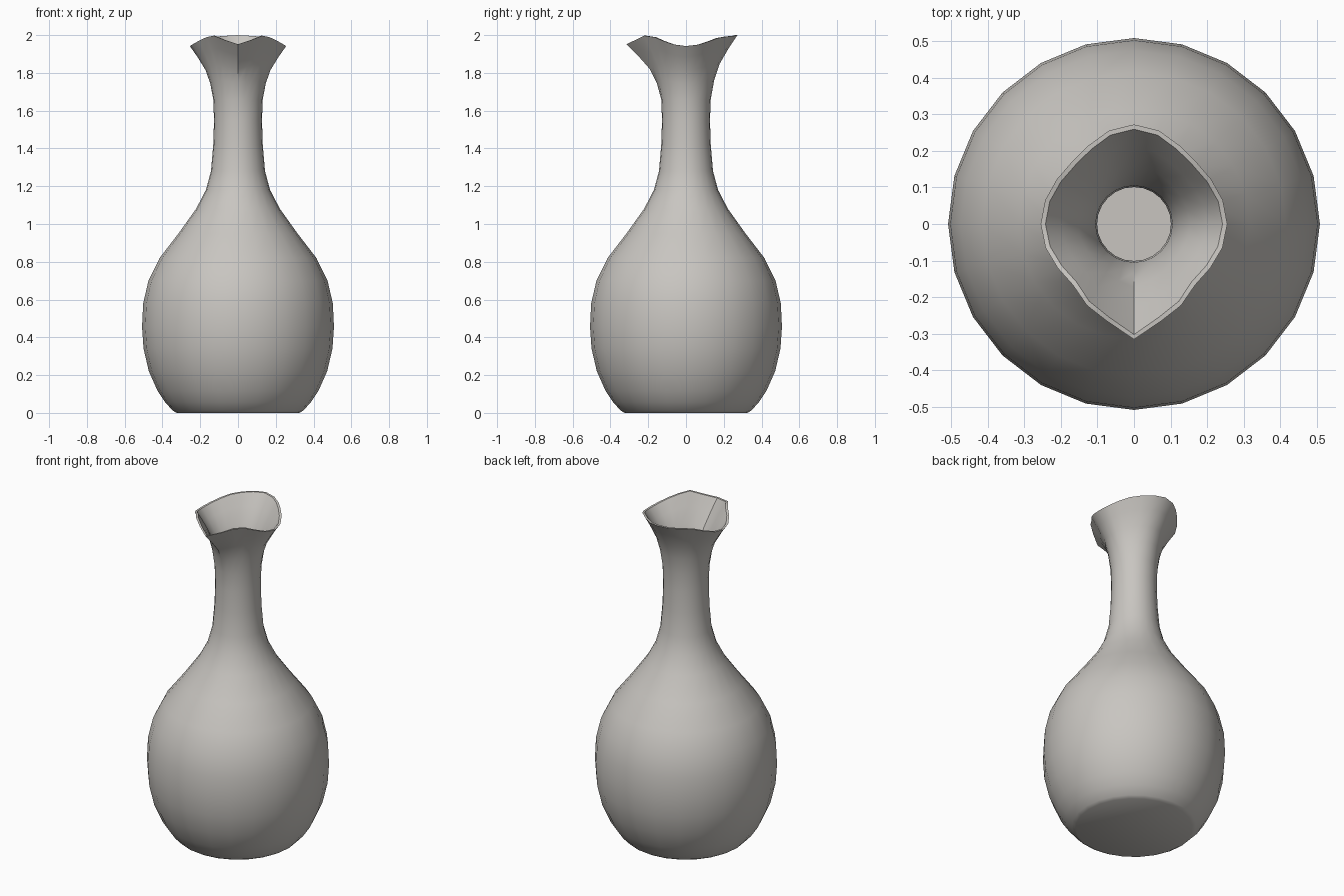
import bpy, bmesh, math

if "Cube" in bpy.data.objects:
    bpy.data.objects.remove(bpy.data.objects["Cube"])

SIDES = 24

glaze = bpy.data.materials.new("warm grey ceramic")
glaze.diffuse_color = (0.58, 0.56, 0.53, 1)
glaze.use_nodes = True
glaze.node_tree.nodes["Principled BSDF"].inputs["Base Color"].default_value = glaze.diffuse_color


def key(table, deg):
    """Smooth interpolation between (angle, value) keys."""
    for (a, va), (b, vb) in zip(table, table[1:]):
        if a <= deg <= b:
            t = (1 - math.cos(math.pi * (deg - a) / (b - a))) / 2
            return va + (vb - va) * t
    return table[-1][1]


# Rim radius and height by angle from the spout (0 = front, 180 = back)
RIM_R = [(0, 0.315), (22, 0.265), (45, 0.236), (90, 0.255), (135, 0.24), (180, 0.272)]
RIM_Z = [(0, 1.952), (30, 1.997), (90, 1.942), (150, 1.992), (180, 2.0)]

# Body and neck outside: (radius, height)
BODY = [(0.325, 0), (0.345, 0.012), (0.385, 0.055), (0.425, 0.115), (0.472, 0.22),
        (0.50, 0.34), (0.508, 0.455), (0.502, 0.58), (0.474, 0.70), (0.415, 0.82),
        (0.315, 0.95), (0.222, 1.08), (0.17, 1.18), (0.143, 1.28), (0.131, 1.42),
        (0.127, 1.55), (0.131, 1.66)]
# Flare: (blend of height, blend of radius) from neck to rim
FLARE = [(0.3, 0.13), (0.55, 0.33), (0.8, 0.68), (1, 1)]

bm = bmesh.new()


def ring(radius, height):
    out = []
    for i in range(SIDES):
        deg = 360 * i / SIDES
        d = deg if deg <= 180 else 360 - deg
        a = math.radians(deg - 90)
        r, z = radius(d), height(d)
        out.append(bm.verts.new((r * math.cos(a), r * math.sin(a), z)))
    return out


def flare_ring(u, w, wall):
    return ring(lambda d: 0.131 + (key(RIM_R, d) - 0.131) * w - wall,
                lambda d: 1.66 + (key(RIM_Z, d) - 1.66) * u)


# Outside from foot to rim, then inside from rim to floor
rings = [ring(lambda d: r, lambda d: z) for r, z in BODY]
rings += [flare_ring(u, w, 0) for u, w in FLARE]
rings += [flare_ring(u, w, 0.026 - 0.013 * u) for u, w in reversed(FLARE)]
rings += [ring(lambda d: r - 0.026, lambda d: max(z, 0.03)) for r, z in reversed(BODY[2:])]

for a, b in zip(rings, rings[1:]):
    for i in range(SIDES):
        j = (i + 1) % SIDES
        bm.faces.new((a[i], a[j], b[j], b[i]))
bm.faces.new(rings[0][::-1])   # foot
bm.faces.new(rings[-1])        # inner floor
bmesh.ops.recalc_face_normals(bm, faces=bm.faces)

mesh = bpy.data.meshes.new("vase")
bm.to_mesh(mesh)
bm.free()
mesh.materials.append(glaze)
vase = bpy.data.objects.new("vase", mesh)
bpy.context.collection.objects.link(vase)
bpy.context.view_layer.objects.active = vase
vase.select_set(True)
bpy.ops.object.shade_smooth_by_angle(angle=math.radians(35))
